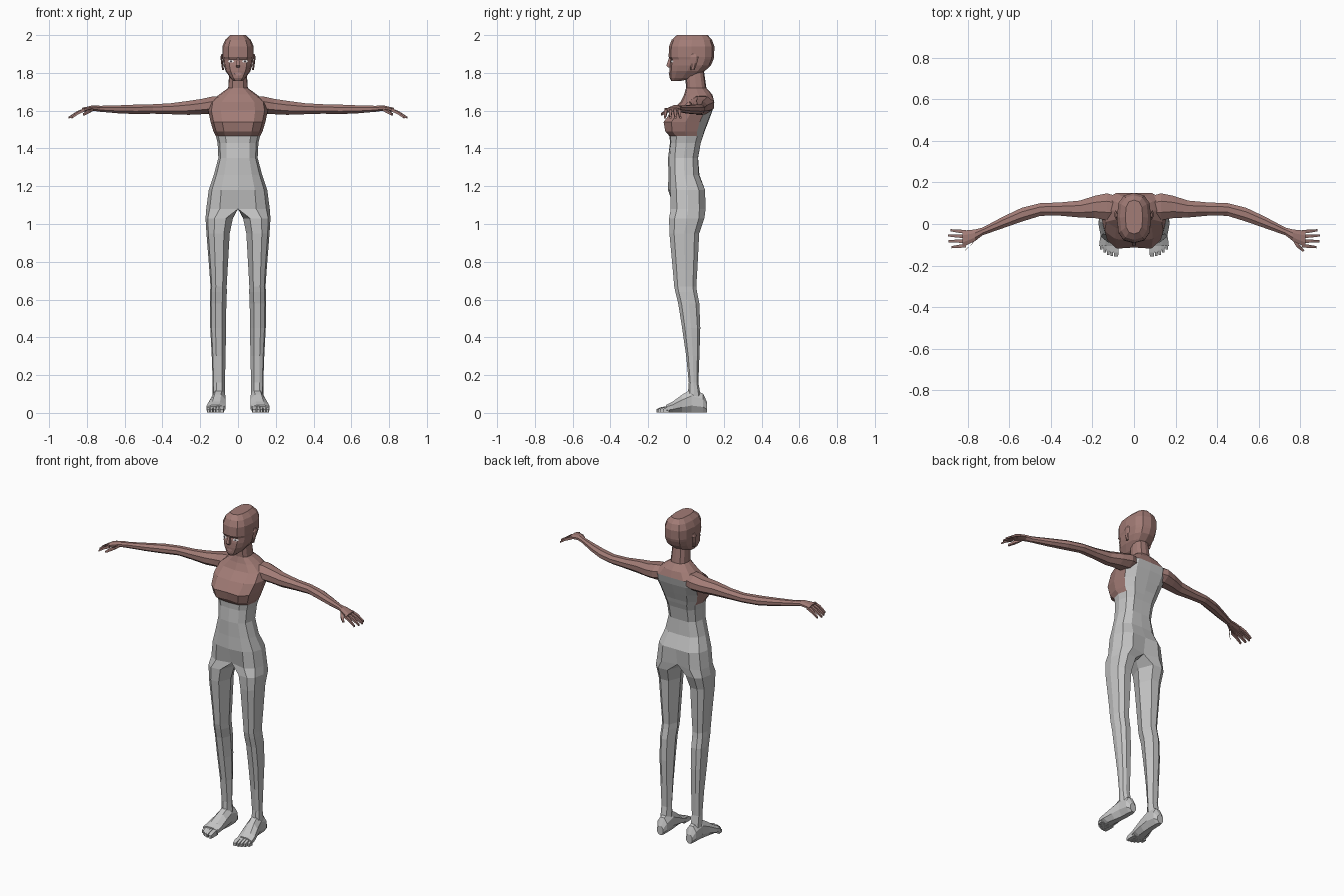
import bpy, bmesh, math
from mathutils import Vector
from mathutils.bvhtree import BVHTree

cube = bpy.data.objects.get("Cube")
if cube:
    bpy.data.objects.remove(cube, do_unlink=True)


def material(name, r, g, b):
    m = bpy.data.materials.new(name)
    m.use_nodes = True
    m.diffuse_color = (r, g, b, 1)
    bsdf = m.node_tree.nodes["Principled BSDF"]
    bsdf.inputs["Base Color"].default_value = (r, g, b, 1)
    bsdf.inputs["Roughness"].default_value = 0.8
    return m


MATS = [material("brown skin", .36, .20, .18), material("grey cloth", .56, .56, .56),
        material("eye white", .8, .78, .78), material("dark iris", .06, .05, .06),
        material("lip pink", .48, .27, .26)]
SKIN, CLOTH, WHITE, IRIS, LIP = range(len(MATS))


def finish(name, bm, mirror=False):
    if mirror:
        bmesh.ops.mirror(bm, geom=bm.verts[:] + bm.edges[:] + bm.faces[:], axis='X', merge_dist=0.0005)
        bmesh.ops.remove_doubles(bm, verts=bm.verts[:], dist=0.0005)
    bmesh.ops.recalc_face_normals(bm, faces=bm.faces[:])
    me = bpy.data.meshes.new(name)
    bm.to_mesh(me)
    bm.free()
    for m in MATS:
        me.materials.append(m)
    ob = bpy.data.objects.new(name, me)
    bpy.context.collection.objects.link(ob)
    return ob


def spow(v, p):
    return math.copysign(abs(v) ** p, v) if abs(v) > 1e-6 else 0.0


def half_ring(bm, z, hw, yf, yb, front=0, back=0, p=.8):
    """Right half outline from front centre to back centre, with centre creases."""
    ring = []
    for j in range(7):
        a = math.radians(-90 + 30 * j)
        y = (yf + yb) / 2 + (yb - yf) / 2 * spow(math.sin(a), p)
        y += front if j == 0 else -back if j == 6 else 0
        ring.append(bm.verts.new((hw * spow(math.cos(a), p), y, z)))
    return ring


def bridge(bm, a, b, closed=False, rule=lambda j, f: SKIN):
    n = len(a)
    for j in range(n if closed else n - 1):
        k = (j + 1) % n
        f = bm.faces.new((a[j], a[k], b[k], b[j]))
        f.material_index = rule(j, f)


def tube(bm, sections, sides=8, mat=SKIN):
    """Closed loft through (centre, u radius vector, v radius vector)."""
    rings = []
    for c, u, v in sections:
        angles = [2 * math.pi * (i + .5) / sides for i in range(sides)]
        rings.append([bm.verts.new(Vector(c) + Vector(u) * math.cos(a) + Vector(v) * math.sin(a)) for a in angles])
    for a, b in zip(rings, rings[1:]):
        bridge(bm, a, b, True, lambda j, f: mat)
    for r in (rings[0], rings[-1]):
        bm.faces.new(r).material_index = mat


# Torso and neck: z, half width, front, back, front crease, back crease
bm = bmesh.new()
torso = [(1.08, .168, -.092, .115, .03, .03), (1.18, .155, -.095, .112, 0, .012),
         (1.26, .128, -.093, .076, 0, .005), (1.35, .104, -.095, .072, 0, .008),
         (1.43, .108, -.09, .088, .005, .01), (1.465, .117, -.092, .1, .005, .01),
         (1.49, .13, -.122, .108, .02, .01), (1.54, .145, -.133, .128, .02, .01),
         (1.6, .158, -.085, .15, .005, .01), (1.645, .15, -.03, .16, 0, .01),
         (1.685, .1, -.01, .14, 0, 0), (1.72, .052, 0, .108, 0, 0), (1.81, .046, -.005, .095, 0, 0)]


def torso_colour(j, f):
    z = f.calc_center_median().z
    return CLOTH if z < 1.47 or (j >= 4 and z < 1.64) else SKIN


rings = [half_ring(bm, *r) for r in torso]
for a, b in zip(rings, rings[1:]):
    bridge(bm, a, b, rule=torso_colour)

# Legs continue from the hip outline: z, inner x, outer x, front, back
legs = [(1.03, .027, .172, -.092, .1), (.95, .044, .167, -.09, .072), (.76, .055, .152, -.072, .062),
        (.67, .06, .146, -.064, .056), (.64, .059, .148, -.058, .06), (.58, .062, .149, -.043, .072),
        (.45, .063, .147, -.022, .077), (.3, .066, .139, 0, .072), (.16, .069, .134, .014, .066),
        (.06, .069, .135, .005, .085)]
crotch = bm.verts.new((0, .015, 1.085))
last = rings[0] + [crotch]
for z, xi, xo, yf, yb in legs:
    ring = []
    for deg in (-115, -75, -37, 0, 37, 75, 115, 180):
        a = math.radians(deg)
        ring.append(bm.verts.new(((xi + xo) / 2 + (xo - xi) / 2 * spow(math.cos(a), .8),
                                  (yf + yb) / 2 + (yb - yf) / 2 * spow(math.sin(a), .8), z)))
    bridge(bm, last, ring, True, lambda j, f: CLOTH)
    last = ring
bm.faces.new(last).material_index = CLOTH
finish("body", bm, True)

# Head with nose, ears, eyes and lips
bm = bmesh.new()
skull = [(1.757, .022, -.078, -.03), (1.772, .04, -.086, .045), (1.81, .066, -.088, .1),
         (1.84, .076, -.087, .132), (1.87, .08, -.082, .145), (1.885, .083, -.092, .149),
         (1.94, .083, -.09, .15), (1.975, .068, -.076, .138), (2.0, .042, -.048, .115)]
rings = [half_ring(bm, *r, p=.75) for r in skull]
for a, b in zip(rings, rings[1:]):
    bridge(bm, a, b)
bm.faces.new(rings[0])
bm.faces.new(rings[-1])
surface = BVHTree.FromBMesh(bm)


def plate(x, z, w, h, mat, lift, sides=6):
    """Thin patch laid on the face."""
    verts = []
    for i in range(sides):
        a = 2 * math.pi * i / sides
        px, pz = x + w * math.cos(a), z + h * math.sin(a)
        hit = surface.ray_cast(Vector((max(px, .0005), -1, pz)), Vector((0, 1, 0)))[0]
        verts.append(bm.verts.new((px, hit.y - lift, pz)))
    bm.faces.new(verts).material_index = mat


plate(.037, 1.861, .017, .008, WHITE, .003)
plate(.037, 1.861, .006, .006, IRIS, .005)
tube(bm, [((.079, .035, 1.815), (.006, 0, 0), (0, .01, 0)), ((.084, .04, 1.85), (.006, 0, 0), (0, .018, 0)),
          ((.088, .045, 1.885), (.006, 0, 0), (0, .022, 0)), ((.084, .045, 1.9), (.004, 0, 0), (0, .012, 0))], 6)
head = finish("head", bm, True)

bm = bmesh.new()
tube(bm, [((0, -.084, 1.88), (.007, 0, 0), (0, .008, 0)), ((0, -.094, 1.838), (.014, 0, 0), (0, .015, 0)),
          ((0, -.088, 1.828), (.011, 0, 0), (0, .008, 0))], 4)
finish("nose", bm)
bm = bmesh.new()
plate(0, 1.795, .022, .009, LIP, .004)
finish("lips", bm)

# Arms: x, y, z, y radius, z radius
arm = [(.07, .075, 1.635, .06, .045), (.13, .083, 1.63, .07, .05), (.19, .082, 1.622, .058, .044),
       (.26, .072, 1.615, .044, .04), (.36, .072, 1.61, .034, .031), (.45, .07, 1.609, .033, .027),
       (.54, .045, 1.607, .036, .027), (.63, .008, 1.607, .03, .023), (.73, -.036, 1.61, .02, .017),
       (.765, -.054, 1.614, .03, .016), (.825, -.072, 1.604, .043, .012)]
# Fingers: base y, tip x, tip y
fingers = [(-.038, .885, -.03), (-.06, .897, -.055), (-.082, .893, -.083), (-.104, .88, -.112)]
# Feet: y, centre x, half width, top z
foot = [(.112, .1, .02, .055), (.09, .1, .033, .1), (.03, .101, .036, .125), (-.02, .107, .042, .095),
        (-.07, .115, .049, .058), (-.105, .119, .049, .04)]

for side, sx in (("left", 1), ("right", -1)):
    bm = bmesh.new()
    tube(bm, [((sx * x, y, z), (0, ry, 0), (0, 0, rz)) for x, y, z, ry, rz in arm])
    finish(side + "_arm", bm)

    bm = bmesh.new()
    for by, tx, ty in fingers:
        tube(bm, [((sx * (.81 + (tx - .81) * t), by + (ty - by) * t, 1.605 - .042 * t ** 1.4),
                   (0, r, 0), (0, 0, r)) for t, r in ((0, .012), (.5, .011), (1, .007))], 4)
    tube(bm, [((sx * .765, -.07, 1.608), (0, .014, 0), (0, 0, .011)),
              ((sx * .79, -.105, 1.597), (.01, .008, 0), (0, 0, .011)),
              ((sx * .817, -.13, 1.58), (.006, .005, 0), (0, 0, .007))], 4)
    finish(side + "_fingers", bm)

    bm = bmesh.new()
    tube(bm, [((sx * x, y, top / 2 + .002), (hw * 1.08, 0, 0), (0, 0, top * .54)) for y, x, hw, top in foot], 8, CLOTH)
    for i in range(5):
        x, w = (.086, .014) if i == 0 else (.091 + .0165 * i, .009)
        tip = -.157 + .0022 * i * i
        tube(bm, [((sx * x, y, h), (w * s, 0, 0), (0, 0, h * 1.3))
                  for y, h, s in ((-.09, .02, 1.2), (tip + .02, .015, 1.2), (tip, .01, .9))], 4, CLOTH)
    # Keep the sole flat on the ground
    for v in bm.verts:
        v.co.z = max(v.co.z, 0)
    finish(side + "_foot", bm)
